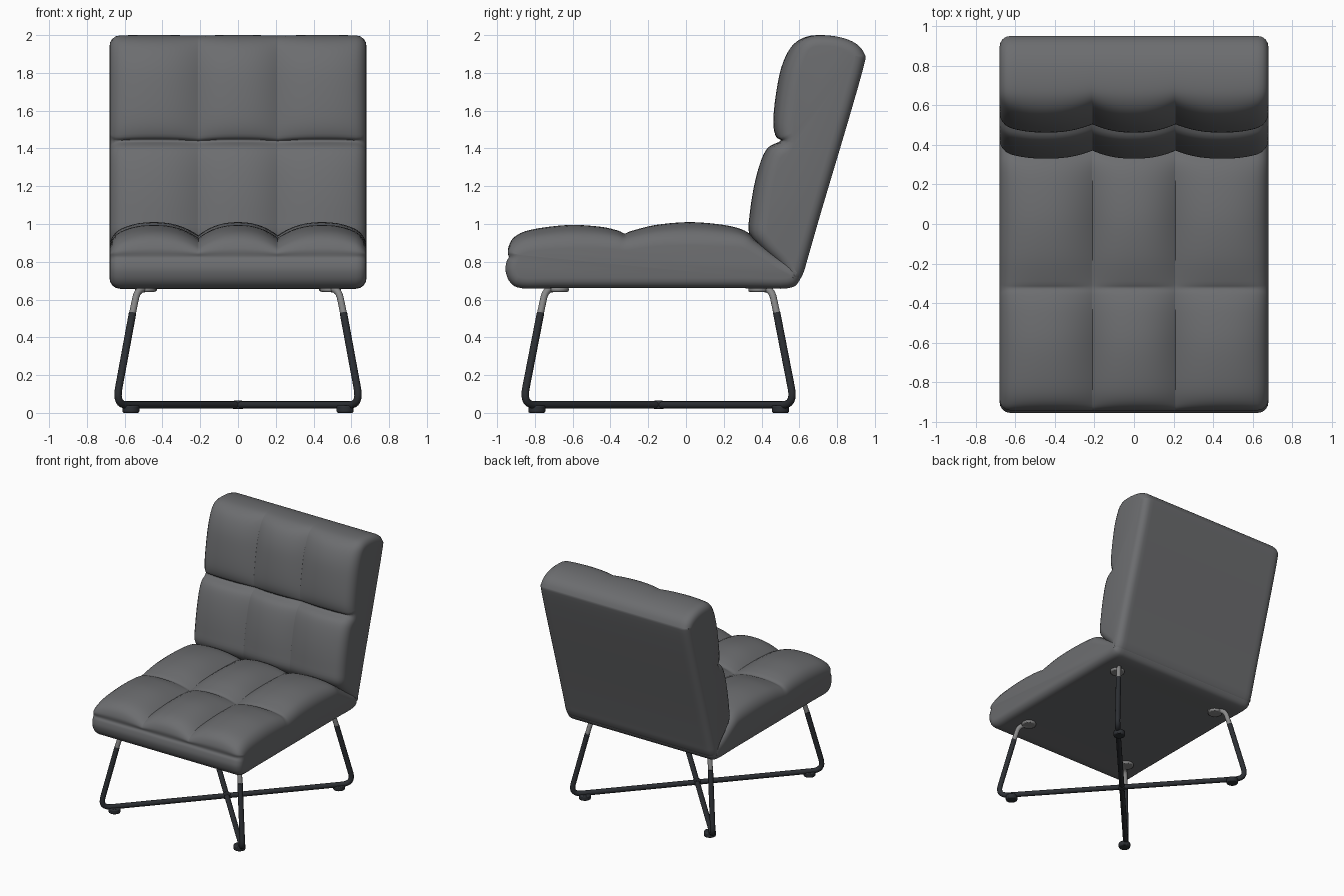
import bpy, bmesh, math
from mathutils import Vector

if "Cube" in bpy.data.objects:
    bpy.data.objects.remove(bpy.data.objects["Cube"])


def material(name, rgb):
    m = bpy.data.materials.new(name)
    m.diffuse_color = (*rgb, 1)
    m.use_nodes = True
    m.node_tree.nodes["Principled BSDF"].inputs["Base Color"].default_value = m.diffuse_color
    return m


FABRIC = material("grey_fabric", (0.15, 0.153, 0.16))
DARK = material("dark_metal", (0.025, 0.028, 0.033))
LIGHT = material("light_metal", (0.25, 0.25, 0.25))


def finish(obj, mat, angle=40):
    obj.data.materials.append(mat)
    bpy.ops.object.select_all(action='DESELECT')
    obj.select_set(True)
    bpy.context.view_layer.objects.active = obj
    bpy.ops.object.shade_smooth_by_angle(angle=math.radians(angle))
    return obj


def smooth_loop(pts, n=4):
    """Closed Catmull-Rom resampling."""
    out, c = [], len(pts)
    for i in range(c):
        a, b, d, e = (Vector(pts[(i + k) % c]) for k in (-1, 0, 1, 2))
        for j in range(n):
            t = j / n
            out.append(0.5 * (2 * b + (d - a) * t + (2 * a - 5 * b + 4 * d - e) * t**2
                              + (3 * b - a - 3 * d + e) * t**3))
    return out


SEAM, EDGE, ROUND = 0.21, 0.68, 0.055


def sections():
    """(x, seam amount, inset) across the width: three puffed panels, rounded ends."""
    res = []
    panels = ((-EDGE, -SEAM), (-SEAM, SEAM), (SEAM, EDGE))
    for k, (a, b) in enumerate(panels):
        for i in range(0 if k == 0 else 1, 19):
            u = -math.cos(math.pi * i / 18)
            x = (a + b) / 2 + u * (b - a) / 2
            over = max(0, abs(x) - (EDGE - ROUND)) / ROUND
            res.append((x, abs(u) ** 2.3, ROUND * (1 - math.sqrt(max(0, 1 - over**2)))))
    return res


def cushion(name, profile, sink):
    """Loft a y/z profile across x; third number is how deep the seams sink."""
    loop = smooth_loop(profile)
    n = len(loop)
    area = sum(loop[i].x * loop[(i + 1) % n].y - loop[(i + 1) % n].x * loop[i].y for i in range(n))
    s = 1 if area > 0 else -1
    inward = []
    for i in range(n):
        t = loop[(i + 3) % n] - loop[i - 3]
        inward.append(Vector((-t.y, t.x)).normalized() * s)
    bm = bmesh.new()
    rings = []
    for x, seam, inset in sections():
        rings.append([bm.verts.new((x,
                                    p.x + sink[0] * p.z * seam + v.x * inset,
                                    p.y + sink[1] * p.z * seam + v.y * inset))
                      for p, v in zip(loop, inward)])
    for r, q in zip(rings, rings[1:]):
        for i in range(n):
            j = (i + 1) % n
            bm.faces.new((r[i], r[j], q[j], q[i]))
    bm.faces.new(rings[0])
    bm.faces.new(rings[-1])
    bmesh.ops.recalc_face_normals(bm, faces=bm.faces)
    me = bpy.data.meshes.new(name)
    bm.to_mesh(me)
    bm.free()
    obj = bpy.data.objects.new(name, me)
    bpy.context.collection.objects.link(obj)
    return finish(obj, FABRIC, 60)


# Seat cushion
cushion("seat", [
    (-0.87, 0.66, 0), (-0.93, 0.69, 0), (-0.955, 0.75, 0), (-0.95, 0.80, 0), (-0.938, 0.825, 0),
    (-0.942, 0.87, .02), (-0.91, 0.93, .05), (-0.82, 0.97, .06), (-0.62, 0.995, .07),
    (-0.45, 0.985, .06), (-0.36, 0.965, .045), (-0.325, 0.95, .035), (-0.29, 0.963, .045),
    (-0.16, 0.995, .06), (0.02, 1.01, .07), (0.2, 0.995, .06), (0.31, 0.965, .04),
    (0.38, 0.91, .02), (0.50, 0.82, 0), (0.57, 0.79, 0), (0.605, 0.75, 0), (0.60, 0.70, 0),
    (0.54, 0.66, 0), (0.3, 0.66, 0), (-0.3, 0.66, 0), (-0.7, 0.66, 0)], (0, -1))

# Backrest cushion
cushion("backrest", [
    (0.50, 0.78, 0), (0.40, 0.87, .02), (0.335, 0.95, .04), (0.337, 1.05, .045), (0.36, 1.2, .045),
    (0.395, 1.33, .04), (0.435, 1.405, .035), (0.50, 1.44, .02), (0.475, 1.465, .035),
    (0.462, 1.54, .045), (0.475, 1.68, .05), (0.505, 1.83, .05), (0.555, 1.935, .04),
    (0.62, 1.985, .02), (0.70, 2.0, .01), (0.81, 1.99, .005), (0.90, 1.955, 0), (0.945, 1.90, 0),
    (0.942, 1.84, 0), (0.86, 1.55, 0), (0.72, 1.08, 0), (0.645, 0.82, 0), (0.623, 0.745, 0),
    (0.595, 0.70, 0), (0.55, 0.70, 0)], (0.97, -0.25))


def fillet(pts, r, steps=8):
    """Round the inner corners of a polyline."""
    pts = [Vector(p) for p in pts]
    out = [pts[0]]
    for a, b, c in zip(pts, pts[1:], pts[2:]):
        p, q = b + (a - b).normalized() * r, b + (c - b).normalized() * r
        out += [p.lerp(b, k / steps).lerp(b.lerp(q, k / steps), k / steps) for k in range(steps + 1)]
    return out + [pts[-1]]


def tube(name, pts, radius, mat):
    cu = bpy.data.curves.new(name, 'CURVE')
    cu.dimensions = '3D'
    cu.bevel_depth, cu.bevel_resolution, cu.use_fill_caps = radius, 4, True
    sp = cu.splines.new('POLY')
    sp.points.add(len(pts) - 1)
    for p, v in zip(sp.points, pts):
        p.co = (*v, 1)
    obj = bpy.data.objects.new(name, cu)
    bpy.context.collection.objects.link(obj)
    bpy.ops.object.select_all(action='DESELECT')
    obj.select_set(True)
    bpy.context.view_layer.objects.active = obj
    bpy.ops.object.convert(target='MESH')
    return finish(bpy.context.object, mat)


def disc(name, loc, r, h, mat):
    bpy.ops.mesh.primitive_cylinder_add(vertices=24, radius=r, depth=h, location=loc)
    obj = bpy.context.object
    obj.name = name
    bev = obj.modifiers.new("bevel", 'BEVEL')
    bev.width, bev.segments, bev.limit_method = 0.008, 2, 'ANGLE'
    return finish(obj, mat)


CY = -0.145


def at(sx, sy, x, y, z):
    return (sx * x, CY + sy * y, z)


# Crossed floor frame: each tube runs leg to opposite leg along a diagonal
for name, sx in (("cross_leg_a", 1), ("cross_leg_b", -1)):
    half = [(0.558, 0.625, 0.53), (0.648, 0.72, 0.042)]
    path = [at(sx, 1, *p) for p in half] + [at(-sx, -1, *p) for p in reversed(half)]
    tube(name, fillet(path, 0.09), 0.02, DARK)

# Upper leg sleeves, mounting plates and feet at the four corners
for sx in (1, -1):
    for sy, end in ((-1, "front"), (1, "back")):
        tag = f"{end}_{'right' if sx > 0 else 'left'}"
        top = [(0.558, 0.625, 0.53), (0.532, 0.598, 0.655), (0.44, 0.51, 0.66)]
        tube(f"leg_top_{tag}", fillet([at(sx, sy, *p) for p in top], 0.05), 0.0185, LIGHT)
        disc(f"mount_plate_{tag}", at(sx, sy, 0.49, 0.53, 0.653), 0.055, 0.025, LIGHT)
        disc(f"foot_{tag}", at(sx, sy, 0.567, 0.645, 0.02), 0.045, 0.04, DARK)

# Centre joint
disc("centre_joint", (0, CY, 0.042), 0.028, 0.045, DARK)
